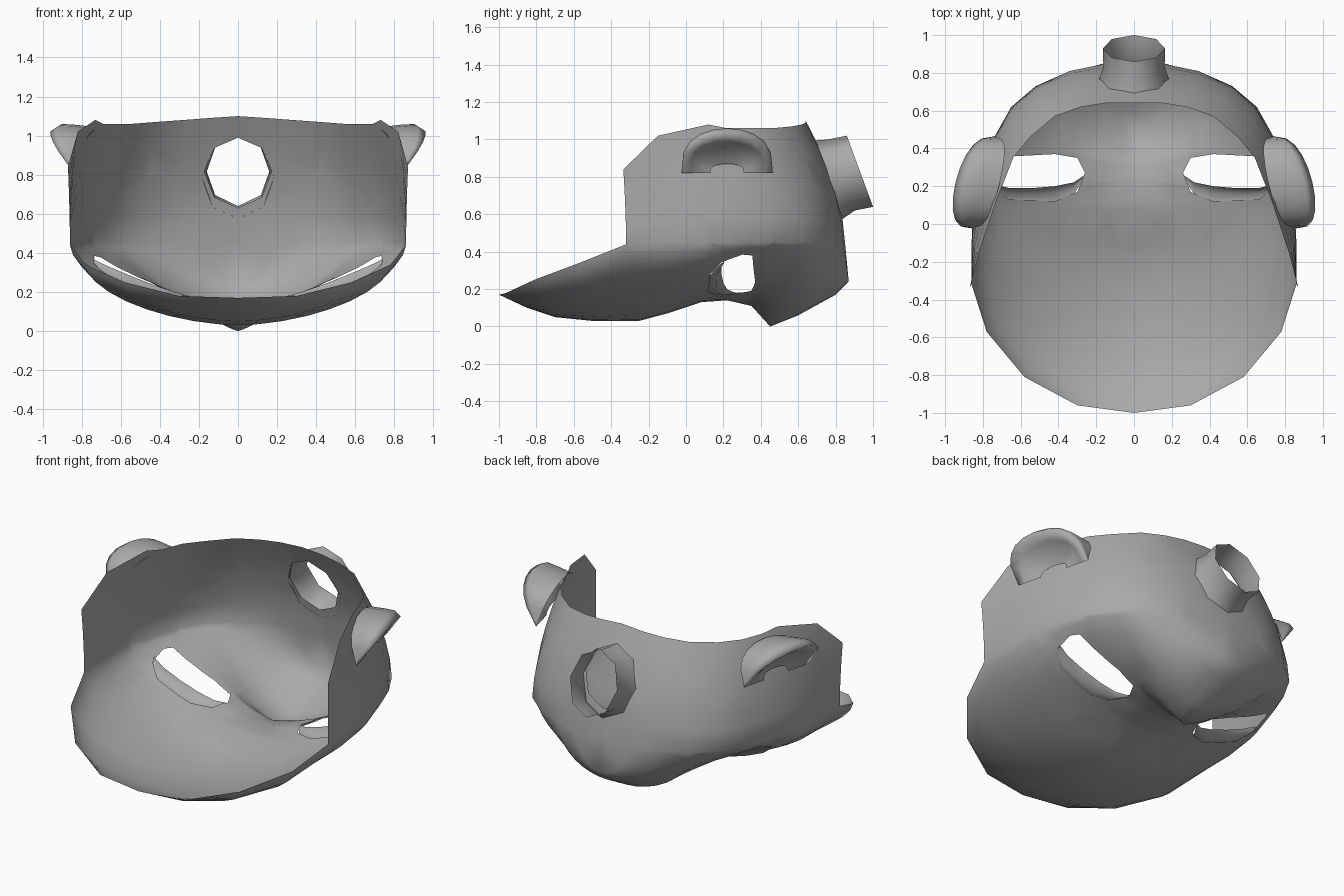
import bpy, bmesh
from math import sin, cos, pi, radians
from mathutils import Vector
from mathutils.bvhtree import BVHTree

cube = bpy.data.objects.get("Cube")
if cube:
    bpy.data.objects.remove(cube)

grey = bpy.data.materials.new("plain_grey")
grey.use_nodes = True
grey.diffuse_color = (0.4, 0.4, 0.4, 1)
grey.node_tree.nodes["Principled BSDF"].inputs["Base Color"].default_value = (0.4, 0.4, 0.4, 1)


def finish(name, bm, mirrored=True):
    """Turn a bmesh into a smooth grey object, mirrored across x when wanted."""
    bmesh.ops.remove_doubles(bm, verts=bm.verts, dist=0.002)
    bmesh.ops.recalc_face_normals(bm, faces=bm.faces)
    mesh = bpy.data.meshes.new(name)
    bm.to_mesh(mesh)
    bm.free()
    mesh.materials.append(grey)
    mesh.shade_smooth()
    obj = bpy.data.objects.new(name, mesh)
    bpy.context.collection.objects.link(obj)
    if mirrored:
        mod = obj.modifiers.new("mirror", "MIRROR")
        mod.merge_threshold = 0.003
    return obj


def sheet(bm, rows, closed=False):
    """Skin a list of equally long point rows with quads."""
    grid = [[bm.verts.new(p) for p in row] for row in rows]
    n = len(rows[0])
    for low, high in zip(grid, grid[1:]):
        for i in range(n if closed else n - 1):
            j = (i + 1) % n
            bm.faces.new((low[i], low[j], high[j], high[i]))


def punch(bm, outline, axes, keep):
    """Cut a convex hole, drawn in two axes, through the faces that pass keep."""
    u, v = axes
    centre = [sum(p[k] for p in outline) / len(outline) for k in (0, 1)]
    planes = []
    for p, q in zip(outline, outline[1:] + outline[:1]):
        point, normal = Vector(), Vector()
        point[u], point[v] = p
        normal[u], normal[v] = q[1] - p[1], p[0] - q[0]
        inside = (centre[0] - p[0]) * normal[u] + (centre[1] - p[1]) * normal[v]
        planes.append((point, normal if inside < 0 else -normal))
    for point, normal in planes:
        faces = [f for f in bm.faces if keep(f.calc_center_median())]
        geom = list({g for f in faces for g in (*f.verts, *f.edges)}) + faces
        bmesh.ops.bisect_plane(bm, geom=geom, dist=0.0005, plane_co=point, plane_no=normal)
    doomed = []
    for f in bm.faces:
        c = f.calc_center_median()
        if keep(c) and all((c - a).dot(n) < 0 for a, n in planes):
            doomed.append(f)
    bmesh.ops.delete(bm, geom=doomed, context="FACES")


# Middle line of the face (y, z, section sharpness), from brow tip over nose to chin
middle = [(-1, .17, 1), (-.85, .1, 1), (-.7, .05, 1.1), (-.5, .03, 1.15), (-.25, .03, 1.2),
          (-.1, .07, 1.1), (.08, .13, 1.1), (.22, .14, 1.35), (.35, .11, 1.5), (.45, 0, 1.7),
          (.6, .06, 1.2), (.8, .17, 1), (.87, .24, 1), (.85, .45, 1)]
# Widest line of the face (x, y, z)
side = [(0, -1, .17), (.3, -.96, .18), (.58, -.81, .25), (.78, -.57, .34), (.86, -.32, .44)]
side += [(x, y, .45) for x, y in [(.86, -.1), (.85, .1), (.8, .3), (.74, .46), (.65, .62),
                                  (.52, .73), (.34, .81), (.17, .84), (0, .85)]]
# Upper rim of the wall (x, y, z)
rim = [(.87, -.335, .84), (.82, -.15, 1.02), (.73, .12, 1.08), (.69, .22, 1.06), (.64, .35, 1.06),
       (.55, .46, 1.06), (.42, .57, 1.07), (.28, .62, 1.08), (.15, .64, 1.09), (0, .64, 1.1)]

bm = bmesh.new()
face_rows = []
for (ym, zm, sharp), (xs, ys, zs) in zip(middle, side):
    row = []
    for i in range(10):
        t = i / 9 * pi / 2
        rise = 1 - max(cos(t), 0) ** sharp
        row.append((xs * sin(t) ** sharp, ym + (ys - ym) * rise, zm + (zs - zm) * rise))
    face_rows.append(row)
sheet(bm, face_rows)
wall_rows = []
for s, r in zip(side[4:], rim):
    s, r = Vector(s), Vector(r)
    row = []
    for i in range(6):
        k = i / 5
        p = s.lerp(r, k ** 1.7)
        p.z = s.z + (r.z - s.z) * k
        row.append(p)
    wall_rows.append(row)
sheet(bm, wall_rows)
bmesh.ops.remove_doubles(bm, verts=bm.verts, dist=0.002)
bmesh.ops.dissolve_degenerate(bm, edges=bm.edges, dist=0.001)
tree = BVHTree.FromBMesh(bm)

# Eye and mouth openings
eye = [(.26, .27), (.3, .35), (.42, .37), (.7, .355), (.735, .3), (.735, .19), (.66, .13),
       (.42, .12), (.3, .17)]
punch(bm, eye, (0, 1), lambda c: c.z < .46 and -.15 < c.y < .55)
mouth = [(.17 * cos(a), .81 + .18 * sin(a)) for a in [radians(-90 + 45 * i) for i in range(5)]]
punch(bm, mouth, (0, 2), lambda c: c.y > .5 and c.z > .45)
finish("face_shell", bm)

# Eyelids: pouches along the brow side of each eye, tapering at both corners
bm = bmesh.new()
lid = [[], [], []]
for x, outer, inner, lift in [(.26, .25, .26, 0), (.32, .155, .22, .02), (.42, .115, .2, .04),
                              (.54, .12, .19, .05), (.66, .125, .19, .05), (.74, .19, .21, .02)]:
    z = tree.ray_cast(Vector((x, outer, -1)), Vector((0, 0, 1)))[0].z
    for row, k, rise in zip(lid, (0, .6, 1), (-.008, -.008, lift)):
        row.append((x, outer + (inner - outer) * k, z + rise))
sheet(bm, lid)
finish("eyelids", bm)

# Mouth tube: octagon leaning backwards, slightly flared where it meets the wall
bm = bmesh.new()
angles = [radians(45 * i) for i in range(8)]
root, neck, lip = [], [], []
for a in angles:
    x, z = .185 * cos(a), .785 + .21 * sin(a)
    hit = tree.ray_cast(Vector((abs(x) + .001, 2, z)), Vector((0, -1, 0)))[0]
    root.append(Vector((x, hit.y, z)))
    lip.append(Vector((.165 * cos(a), .93 - .07 * sin(a), .83 + .19 * sin(a))))
    mid = root[-1].lerp(lip[-1], .4)
    neck.append(Vector((.162 * cos(a), mid.y, .81 + .19 * sin(a))))
sheet(bm, [root, neck, lip], closed=True)
finish("mouth_tube", bm, mirrored=False)

# Ears: curled cups rooted along the wall, each row an arch (peak x, peak z, half width)
bm = bmesh.new()
arches = []
for px, pz, width in [(.71, 1.04, .24), (.82, 1.055, .24), (.9, 1.06, .245), (.945, 1.03, .245),
                      (.88, .985, .2), (.81, .93, .15), (.78, .87, .09)]:
    row = []
    for i in range(11):
        a = pi * i / 10
        y = .22 - width * cos(a)
        lift = sin(a) ** .65 if 0 < i < 10 else 0
        root_x = .85 - .24 * (y + .03)
        row.append((root_x + (px - .79) * lift, y, .82 + (pz - .82) * lift))
    arches.append(row)
sheet(bm, arches)
finish("ears", bm)
